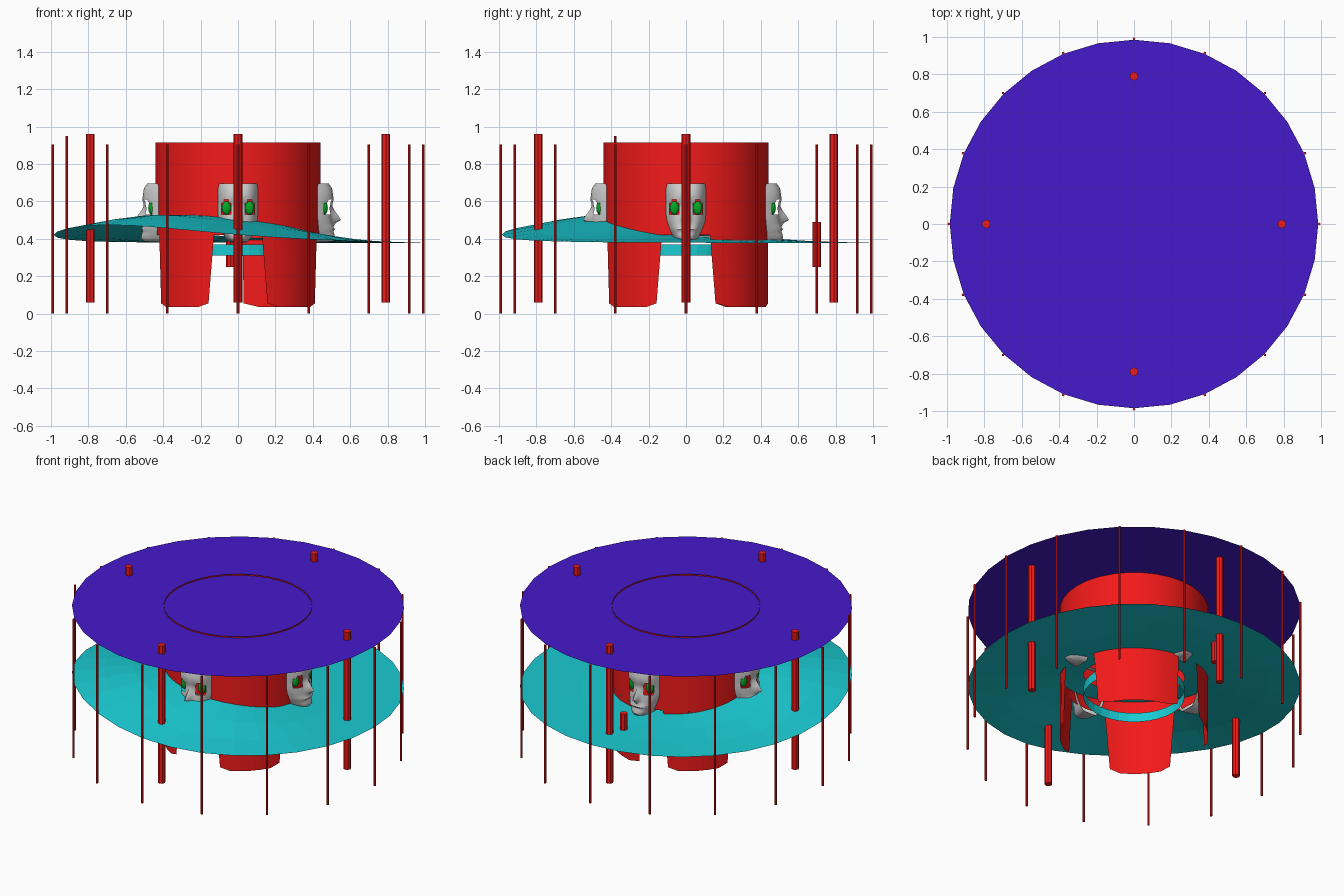
import bpy, math
from math import cos, sin, radians, exp, pi

if "Cube" in bpy.data.objects:
    bpy.data.objects.remove(bpy.data.objects["Cube"])


def material(name, rgb):
    m = bpy.data.materials.new(name)
    m.diffuse_color = (*rgb, 1)
    m.use_nodes = True
    m.node_tree.nodes["Principled BSDF"].inputs["Base Color"].default_value = m.diffuse_color
    return m


RED = material("red", (0.9, 0.01, 0.01))
PURPLE = material("purple", (0.06, 0.01, 0.6))
TEAL = material("teal", (0.01, 0.6, 0.65))
GREEN = material("green", (0.0, 0.4, 0.02))


def mesh_object(name, verts, faces, mat=None):
    me = bpy.data.meshes.new(name)
    me.from_pydata(verts, [], faces)
    me.update()
    ob = bpy.data.objects.new(name, me)
    bpy.context.collection.objects.link(ob)
    if mat:
        me.materials.append(mat)
    return ob


def grid_faces(rows, cols, start=0, closed=False):
    """Quads for a row-major grid of points."""
    faces = []
    for r in range(rows - 1):
        for c in range(cols if closed else cols - 1):
            d = (c + 1) % cols
            a, b = start + r * cols, start + (r + 1) * cols
            faces.append((a + c, a + d, b + d, b + c))
    return faces


def smooth(ob, angle=40):
    bpy.ops.object.select_all(action='DESELECT')
    ob.select_set(True)
    bpy.context.view_layer.objects.active = ob
    bpy.ops.object.shade_smooth_by_angle(angle=radians(angle))


def post(name, x, y, z0, z1, r, sides):
    bpy.ops.mesh.primitive_cylinder_add(vertices=sides, radius=r, depth=z1 - z0,
                                        location=(x, y, (z0 + z1) / 2))
    ob = bpy.context.object
    ob.name = name
    ob.data.materials.append(RED)


N = 32
circle = [(cos(2 * pi * i / N), sin(2 * pi * i / N)) for i in range(N)]

# Flat roof disc
mesh_object("roof_disc", [(0.985 * x, 0.985 * y, 0.907) for x, y in circle],
            [tuple(range(N))], PURPLE)


# Warped platform, raised towards the front left
def platform_z(x, y):
    return (0.378 + 0.15 * exp(-((x + 0.4) ** 2 + (y + 0.4) ** 2) / 0.4)
            + 0.04 * exp(-((x - 0.2) ** 2 + (y + 0.35) ** 2) / 0.12))


radii = (0.3, 0.44, 0.62, 0.8, 0.985)
verts = [(r * x, r * y, platform_z(r * x, r * y)) for r in radii for x, y in circle]
faces = [f[::-1] for f in grid_faces(len(radii), N, closed=True)]
mesh_object("warped_platform", verts, faces, TEAL)

# Small ring hanging inside the drum
verts = [(0.3 * x, 0.3 * y, z) for z in (0.31, 0.37) for x, y in circle]
mesh_object("inner_ring", verts, grid_faces(2, N, closed=True), TEAL)

# Open drum with four tapering legs
R, SPLIT = 0.44, 0.42
verts = [(R * x, R * y, z) for z in (SPLIT, 0.915) for x, y in circle]
faces = grid_faces(2, N, closed=True)
COLS = 7
# top start, top end, bottom start, bottom end angles of each leg
for t0, t1, b0, b1 in ((17, 87, 21, 86), (107, 163, 111, 159),
                       (197, 253, 201, 249), (287, 343, 291, 339)):
    start = len(verts)
    for bottom in (True, False):
        a0, a1 = (b0, b1) if bottom else (t0, t1)
        for c in range(COLS):
            a = radians(a0 + (a1 - a0) * c / (COLS - 1))
            z = SPLIT
            if bottom:
                z = 0.055 if c in (0, COLS - 1) else 0.035
            verts.append((R * cos(a), R * sin(a), z))
    faces += grid_faces(2, COLS, start)
smooth(mesh_object("drum", verts, faces, RED), 30)

# Face profile: height, half width, centre depth, nose bump
PROFILE = ((0.697, 0.100, 0.41, 0), (0.695, 0.108, 0.485, 0), (0.67, 0.112, 0.503, 0),
           (0.635, 0.113, 0.508, 0), (0.61, 0.113, 0.508, 0.004), (0.59, 0.114, 0.497, 0.008),
           (0.57, 0.114, 0.492, 0.014), (0.55, 0.114, 0.492, 0.024), (0.53, 0.113, 0.497, 0.035),
           (0.50, 0.109, 0.503, 0.048), (0.485, 0.105, 0.504, 0.02), (0.465, 0.098, 0.510, 0),
           (0.45, 0.092, 0.518, 0), (0.44, 0.088, 0.510, 0), (0.425, 0.08, 0.515, 0),
           (0.405, 0.068, 0.520, 0), (0.385, 0.052, 0.505, 0), (0.38, 0.045, 0.41, 0))
FC = 19


def face_mask(name, turn):
    ca, sa = cos(turn), sin(turn)
    verts, eye = [], []
    for z, w, d, nose in PROFILE:
        for c in range(FC):
            u = 2 * c / (FC - 1) - 1
            x = w * u
            depth = 0.41 + (d - 0.41) * (1 - abs(u) ** 3.5) + nose * exp(-(x / 0.018) ** 2)
            verts.append((x * ca + depth * sa, x * sa - depth * ca, z))
            eye.append((x, z))
    # open eye sockets
    faces = []
    for f in grid_faces(len(PROFILE), FC):
        mx = abs(sum(eye[i][0] for i in f) / 4)
        mz = sum(eye[i][1] for i in f) / 4
        if ((mx - 0.063) / 0.031) ** 2 + ((mz - 0.565) / 0.044) ** 2 > 1:
            faces.append(f[::-1])
    smooth(mesh_object(name, verts, faces), 50)
    # eyeballs
    for side, s in (("left", -1), ("right", 1)):
        x, depth = s * 0.062, 0.462
        bpy.ops.mesh.primitive_uv_sphere_add(
            segments=16, ring_count=10, radius=1, rotation=(0, 0, turn),
            location=(x * ca + depth * sa, x * sa - depth * ca, 0.565))
        ob = bpy.context.object
        ob.name = name + "_eye_" + side
        ob.scale = (0.025, 0.018, 0.036)
        ob.data.materials.append(GREEN)
        smooth(ob)


for i, side in enumerate(("front", "right", "back", "left")):
    face_mask("face_" + side, i * pi / 2)

# Thin rim poles, one of them taller
for i in range(16):
    a = i * pi / 8
    post("rim_pole", 0.99 * cos(a), 0.99 * sin(a), 0, 0.95 if i == 9 else 0.905, 0.007, 8)

# Thick posts and one short loose peg
for x, y in ((0.79, 0), (0, 0.79), (-0.79, 0), (0, -0.79)):
    post("thick_post", x, y, 0.06, 0.96, 0.023, 8)
post("short_peg", -0.04, 0.7, 0.25, 0.49, 0.023, 8)
